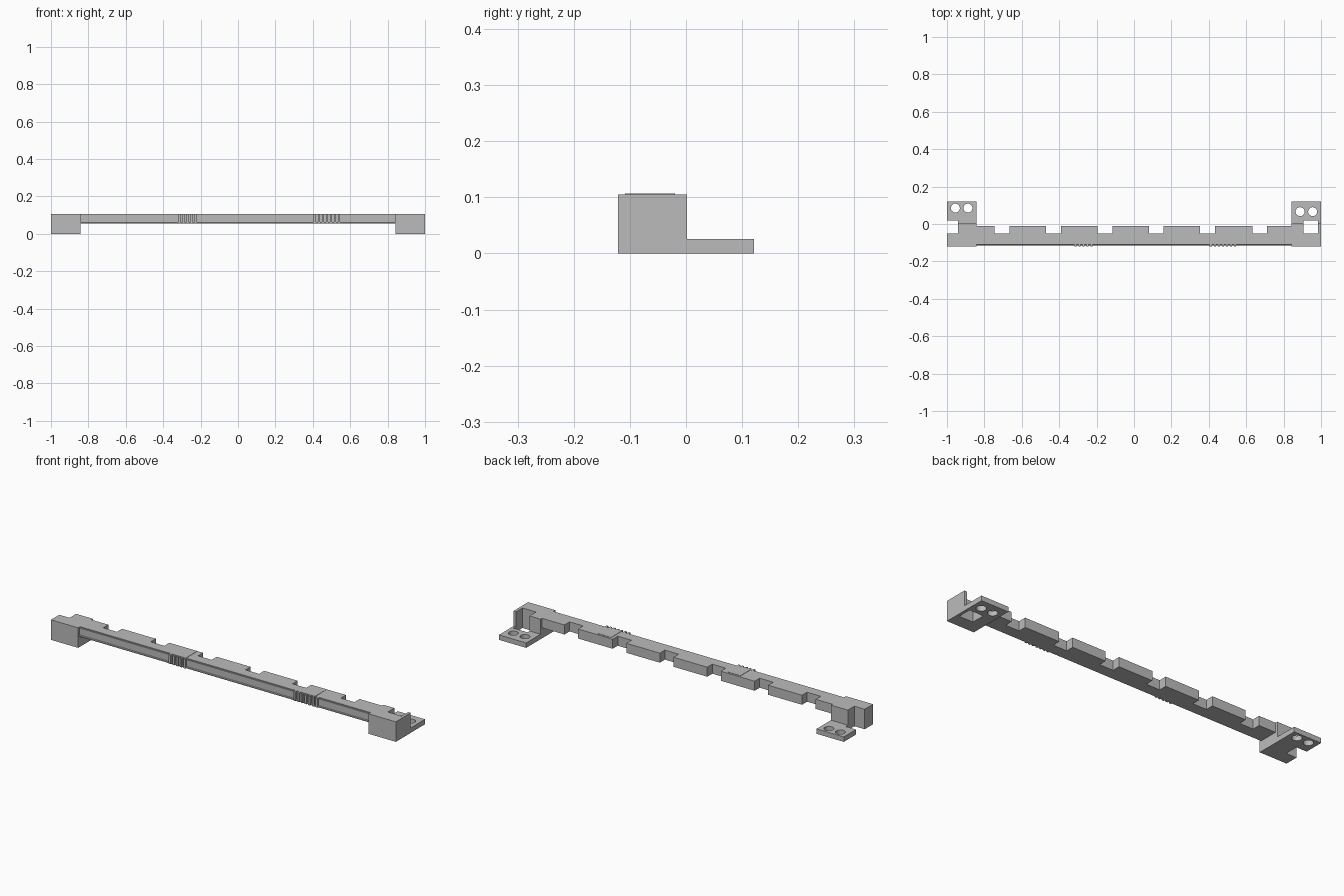
import bpy
import bmesh
import math

cube = bpy.data.objects.get("Cube")
if cube:
    bpy.data.objects.remove(cube, do_unlink=True)

# Single grey plastic
grey = bpy.data.materials.new("plain_grey")
grey.use_nodes = True
grey.diffuse_color = (0.5, 0.5, 0.5, 1)
grey.node_tree.nodes["Principled BSDF"].inputs["Base Color"].default_value = (0.5, 0.5, 0.5, 1)

TOP = 0.105      # upper face of the rail
UNDER = 0.055    # underside of the rail
TAB = 0.026      # tab thickness
INNER = 0.842    # inner side of the end blocks
FRONT = -0.121
BACK = 0.002


def prism(name, outline, low, high, along_x=False):
    """Extrude an outline in z, or a (y, z) outline along x."""
    bm = bmesh.new()
    place = (lambda p, h: (h, *p)) if along_x else (lambda p, h: (*p, h))
    face = bm.faces.new([bm.verts.new(place(p, low)) for p in outline])
    moved = bmesh.ops.extrude_face_region(bm, geom=[face])["geom"]
    offset = (high - low, 0, 0) if along_x else (0, 0, high - low)
    bmesh.ops.translate(bm, vec=offset,
                        verts=[v for v in moved if isinstance(v, bmesh.types.BMVert)])
    bmesh.ops.recalc_face_normals(bm, faces=bm.faces)
    mesh = bpy.data.meshes.new(name)
    bm.to_mesh(mesh)
    bm.free()
    mesh.materials.append(grey)
    obj = bpy.data.objects.new(name, mesh)
    bpy.context.collection.objects.link(obj)
    return obj


def rect(x0, x1, y0, y1):
    return [(x0, y0), (x1, y0), (x1, y1), (x0, y1)]


def drill(target, x, y, radius=0.024):
    ring = [(x + radius * math.cos(i * math.tau / 20),
             y + radius * math.sin(i * math.tau / 20)) for i in range(20)]
    cutter = prism("hole_cutter", ring, -0.05, 0.08)
    cutter.hide_render = True
    cutter.hide_viewport = True
    cutter.display_type = 'WIRE'
    mod = target.modifiers.new("screw_hole", 'BOOLEAN')
    mod.operation = 'DIFFERENCE'
    mod.solver = 'EXACT'
    mod.object = cutter


# Rail with a row of notches along the back edge
rail = [(INNER, -0.1), (-INNER, -0.1), (-INNER, -0.01)]
for left_edge in (-0.745, -0.47, -0.195, 0.08, 0.353, 0.633):
    right_edge = left_edge + 0.079
    rail += [(left_edge, -0.01), (left_edge, -0.052),
             (right_edge, -0.052), (right_edge, -0.01)]
rail.append((INNER, -0.01))
prism("rail", rail, UNDER, TOP)

# Front strip: small step on top, rounded lip at the bottom
strip = [(-0.1, UNDER), (-0.1, TOP), (-0.105, TOP), (-0.105, 0.1),
         (-0.11, 0.1), (-0.11, 0.064)]
for i in range(5):
    a = math.pi / 2 + i * math.pi / 4
    strip.append((-0.11 + 0.0045 * math.cos(a), 0.0595 + 0.0045 * math.sin(a)))
prism("front_strip", strip, -INNER, INNER, along_x=True)

# Grip ribs and the thin plates behind them
for side, start, count, plate_x in (("right", -0.318, 5, -0.302), ("left", 0.405, 7, 0.448)):
    for i in range(count):
        x = start + i * 0.0215
        prism(f"{side}_grip_rib", rect(x, x + 0.011, -0.12, -0.1), UNDER + 0.002, TOP)
    prism(f"{side}_grip_plate", rect(plate_x, plate_x + 0.075, -0.109, -0.02),
          TOP - 0.001, TOP + 0.0015)

# Right end block: outer back corner is open
prism("right_end_block", [(-1, FRONT), (-INNER, FRONT), (-INNER, BACK),
                          (-0.94, BACK), (-0.94, -0.052), (-1, -0.052)], 0, TOP)

# Left end block: a slot leaves a thin outer wall
prism("left_end_block", [(INNER, FRONT), (1, FRONT), (1, BACK), (0.985, BACK),
                         (0.985, -0.052), (0.905, -0.052), (0.905, BACK),
                         (INNER, BACK)], 0, TOP)

# Screw tabs behind the blocks
right_tab = prism("right_tab", [(-0.94, BACK), (-INNER, BACK), (-INNER, 0.121),
                                (-1, 0.121), (-1, 0.02), (-0.94, 0.02)], 0, TAB)
left_tab = prism("left_tab", [(INNER, BACK), (0.905, BACK), (0.905, 0.02), (0.985, 0.02),
                              (0.985, BACK), (1, BACK), (1, 0.121), (INNER, 0.121)], 0, TAB)
for tab, sign, y in ((right_tab, -1, 0.085), (left_tab, 1, 0.066)):
    for x in (0.888, 0.955):
        drill(tab, sign * x, y)
